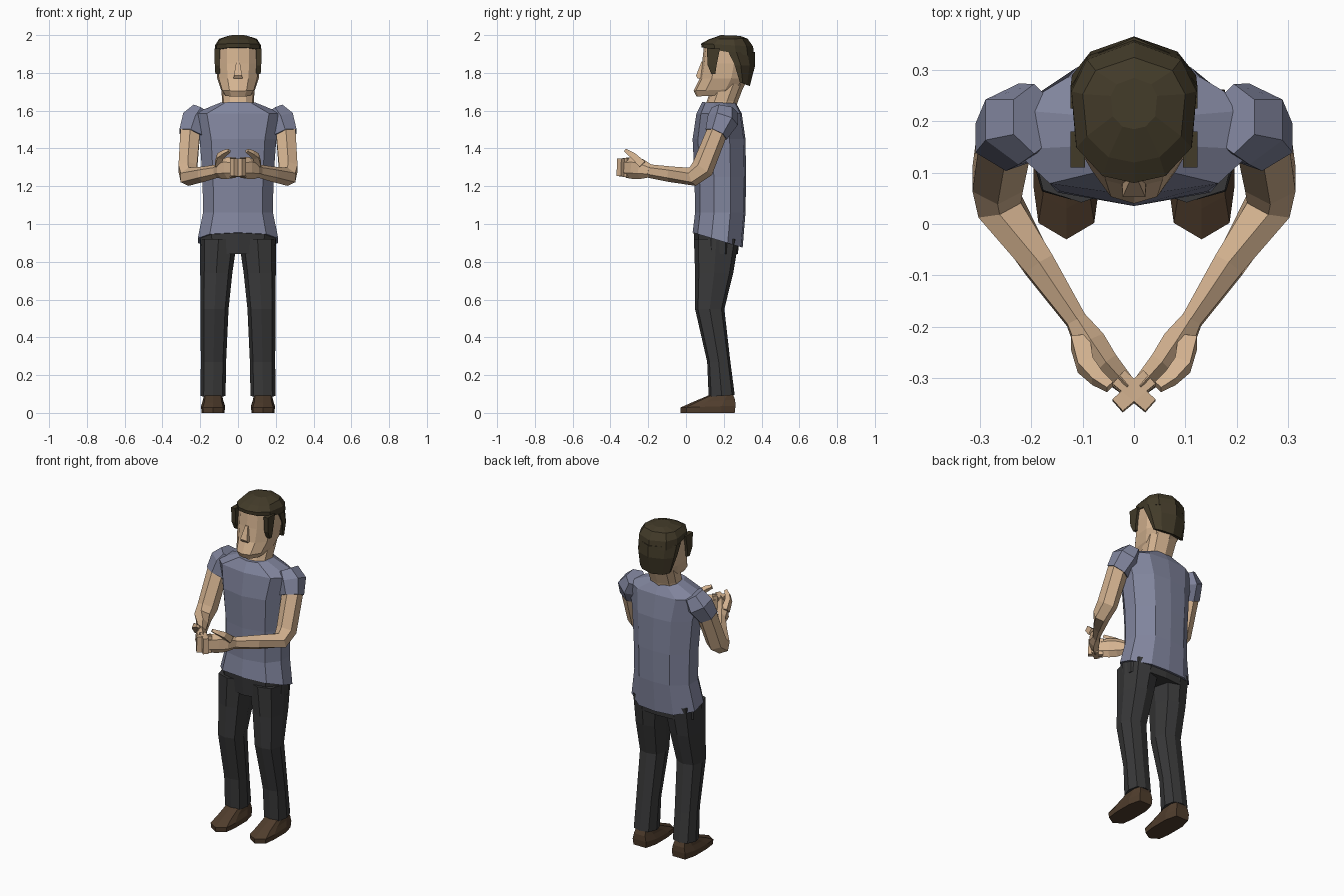
import bpy, bmesh, math
from mathutils import Vector


def material(name, rgb):
    m = bpy.data.materials.new(name)
    m.diffuse_color = (*rgb, 1)
    return m


SKIN = material("skin", (0.66, 0.45, 0.28))
SHIRT = material("shirt_blue", (0.22, 0.235, 0.34))
TROUSER = material("trouser_grey", (0.04, 0.04, 0.041))
LEATHER = material("leather", (0.08, 0.047, 0.026))
HAIR = material("hair_brown", (0.055, 0.043, 0.022))


def skin_rings(name, rings, mat, mirror=False):
    """Closed flat-faced mesh through equal-sized rings of points."""
    bm = bmesh.new()
    loops = [[bm.verts.new(p) for p in r] for r in rings]
    n = len(loops[0])
    for a, b in zip(loops, loops[1:]):
        for i in range(n):
            j = (i + 1) % n
            bm.faces.new((a[i], a[j], b[j], b[i]))
    bm.faces.new(loops[0])
    bm.faces.new(loops[-1])
    bmesh.ops.recalc_face_normals(bm, faces=bm.faces)
    me = bpy.data.meshes.new(name)
    bm.to_mesh(me)
    bm.free()
    me.materials.append(mat)
    ob = bpy.data.objects.new(name, me)
    bpy.context.collection.objects.link(ob)
    if mirror:
        ob.modifiers.new("mirror", "MIRROR").use_clip = False
    return ob


def loft(name, half, levels, mat, mirror=False):
    """levels: (z, centre x, half width, front y, back y, rise towards back)."""
    outline = half + [(-x, y) for x, y in half[-2:0:-1]]
    rings = []
    for z, cx, hw, y0, y1, rise in levels:
        cy, hy = (y0 + y1) / 2, (y1 - y0) / 2
        rings.append([(cx + x * hw, cy + y * hy, z + rise * (y + 1) / 2) for x, y in outline])
    return skin_rings(name, rings, mat, mirror)


def limb(name, path, mat, n=6):
    """path: (x, y, z, sideways radius, other radius); mirrored to both sides."""
    pts = [Vector(p[:3]) for p in path]
    rings = []
    for i, p in enumerate(path):
        d = Vector()
        if i:
            d += (pts[i] - pts[i - 1]).normalized()
        if i < len(pts) - 1:
            d += (pts[i + 1] - pts[i]).normalized()
        d.normalize()
        a = Vector((1, 0, 0))
        a = (a - d * a.dot(d)).normalized()
        b = d.cross(a)
        k = 1 / math.cos(math.pi / n)
        ang = [math.tau * (j + 0.5) / n for j in range(n)]
        rings.append([pts[i] + a * (p[3] * k * math.cos(t)) + b * (p[4] * k * math.sin(t)) for t in ang])
    return skin_rings(name, rings, mat, True)


TORSO = [(0, -1), (0.7, -0.8), (1, -0.25), (1, 0.4), (0.55, 0.93), (0, 1)]
HEAD = [(0, -1), (0.5, -0.9), (0.92, -0.5), (1, 0.3), (0.75, 0.75), (0, 1)]
LEG = [(0, -1), (0.75, -0.8), (1, 0), (0.75, 0.8), (0, 1)]
SHOE = [(0, -1), (0.85, -0.78), (1, -0.3), (1, 0.5), (0.7, 1), (0, 1)]
BOX = [(0, -1), (1, -1), (1, 1), (0, 1)]

# Shirt body with lower hem at the back, and short sleeves
loft("shirt", TORSO, [
    (0.955, 0, 0.213, 0.035, 0.30, -0.08),
    (1.06, 0, 0.185, 0.048, 0.315, 0),
    (1.25, 0, 0.188, 0.045, 0.318, 0),
    (1.45, 0, 0.203, 0.035, 0.315, 0),
    (1.585, 0, 0.235, 0.055, 0.295, 0),
    (1.645, 0, 0.092, 0.085, 0.265, -0.005)], SHIRT)
limb("sleeve", [
    (0.195, 0.205, 1.605, 0.045, 0.06),
    (0.225, 0.195, 1.55, 0.07, 0.072),
    (0.25, 0.16, 1.475, 0.062, 0.054)], SHIRT)

# Trousers: hips and two legs
loft("trouser_hips", TORSO, [
    (0.84, 0, 0.195, 0.05, 0.275, 0),
    (0.96, 0, 0.20, 0.04, 0.285, 0)], TROUSER)
loft("trouser_leg", LEG, [
    (0.085, 0.132, 0.066, 0.12, 0.258, 0.01),
    (0.27, 0.130, 0.067, 0.112, 0.235, 0),
    (0.55, 0.124, 0.074, 0.048, 0.203, 0),
    (0.74, 0.115, 0.085, 0.048, 0.25, 0),
    (0.92, 0.103, 0.099, 0.042, 0.28, 0)], TROUSER, True)

# Shoes
loft("shoe", SHOE, [
    (0.0, 0.132, 0.060, -0.028, 0.258, 0),
    (0.028, 0.132, 0.064, -0.03, 0.262, 0.01),
    (0.055, 0.132, 0.054, 0.03, 0.26, 0.015),
    (0.095, 0.132, 0.048, 0.125, 0.25, 0)], LEATHER, True)

# Arms, hands, joined fingers and thumbs
limb("arm", [
    (0.252, 0.17, 1.50, 0.052, 0.048),
    (0.266, 0.088, 1.295, 0.049, 0.053),
    (0.262, 0.035, 1.25, 0.044, 0.044),
    (0.185, -0.08, 1.263, 0.031, 0.036),
    (0.108, -0.195, 1.28, 0.019, 0.031)], SKIN)
limb("hand", [
    (0.112, -0.19, 1.28, 0.020, 0.030),
    (0.085, -0.235, 1.29, 0.030, 0.046),
    (0.055, -0.275, 1.297, 0.026, 0.051),
    (0.012, -0.318, 1.298, 0.018, 0.046)], SKIN)
limb("fingers", [
    (0.03, -0.30, 1.298, 0.018, 0.051),
    (-0.032, -0.355, 1.30, 0.015, 0.046)], SKIN, 4)
limb("thumb", [
    (0.105, -0.23, 1.315, 0.018, 0.020),
    (0.095, -0.275, 1.358, 0.016, 0.016),
    (0.072, -0.30, 1.375, 0.013, 0.012),
    (0.047, -0.318, 1.388, 0.009, 0.008)], SKIN, 4)

# Neck, head and nose
loft("neck", HEAD, [
    (1.60, 0, 0.088, 0.09, 0.26, 0),
    (1.65, 0, 0.084, 0.11, 0.275, 0),
    (1.74, 0, 0.090, 0.14, 0.31, 0)], SKIN)
loft("head", HEAD, [
    (1.675, 0, 0.070, 0.055, 0.26, 0.01),
    (1.705, 0, 0.090, 0.04, 0.30, 0.01),
    (1.77, 0, 0.110, 0.072, 0.33, 0),
    (1.85, 0, 0.117, 0.085, 0.345, 0),
    (1.94, 0, 0.115, 0.095, 0.335, 0)], SKIN)
loft("nose", BOX, [
    (1.77, 0, 0.023, 0.062, 0.11, 0),
    (1.785, 0, 0.022, 0.053, 0.11, 0),
    (1.86, 0, 0.009, 0.082, 0.11, 0)], SKIN)

# Hair: crown with fringe, back of the head, sideburns
loft("hair_crown", HEAD, [
    (1.935, 0, 0.123, 0.082, 0.362, -0.05),
    (1.955, 0, 0.122, 0.08, 0.355, -0.015),
    (1.977, 0, 0.100, 0.12, 0.325, 0.005),
    (2.0, 0, 0.045, 0.185, 0.285, -0.004)], HAIR)
loft("hair_back", [(0, -1), (1, -1), (1, -0.4), (0.7, 0.45), (0, 1)], [
    (1.75, 0, 0.100, 0.285, 0.338, -0.02),
    (1.84, 0, 0.121, 0.258, 0.366, 0),
    (1.91, 0, 0.124, 0.225, 0.364, 0)], HAIR)
loft("sideburn", BOX, [
    (1.795, 0.108, 0.012, 0.135, 0.155, 0),
    (1.84, 0.110, 0.013, 0.115, 0.162, 0),
    (1.93, 0.110, 0.014, 0.11, 0.18, 0)], HAIR, True)
